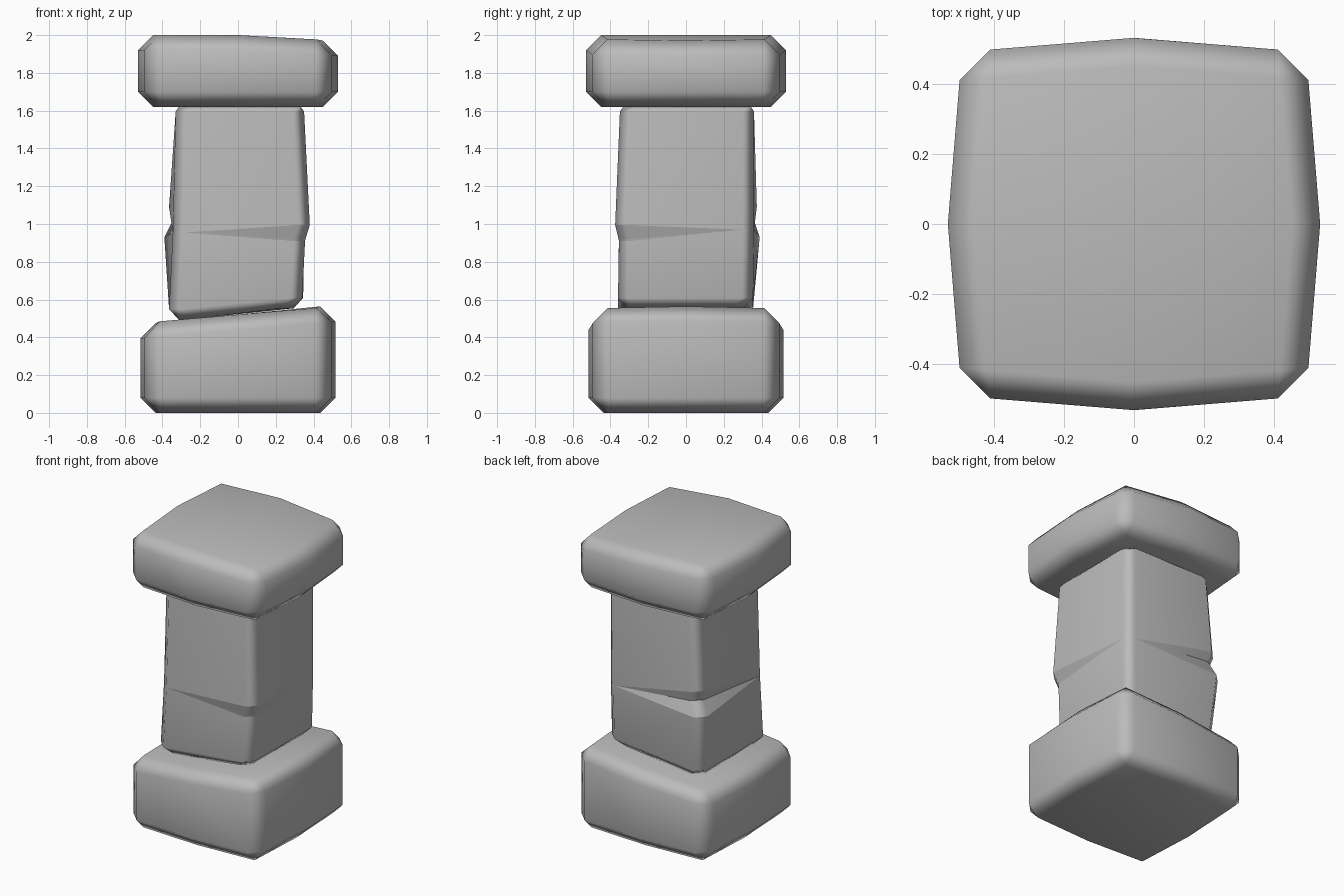
import bpy, bmesh, math

old = bpy.data.objects.get("Cube")
if old:
    bpy.data.objects.remove(old, do_unlink=True)

# One plain stone colour
stone = bpy.data.materials.new("grey_stone")
stone.use_nodes = True
colour = (0.5, 0.5, 0.5, 1)
stone.diffuse_color = colour
bsdf = stone.node_tree.nodes["Principled BSDF"]
bsdf.inputs["Base Color"].default_value = colour
bsdf.inputs["Roughness"].default_value = 0.8


def finish(bm, name):
    """Turn the mesh into a softly shaded stone object."""
    bmesh.ops.recalc_face_normals(bm, faces=bm.faces[:])
    for f in bm.faces:
        f.smooth = True
    mesh = bpy.data.meshes.new(name)
    bm.to_mesh(mesh)
    bm.free()
    mesh.materials.append(stone)
    obj = bpy.data.objects.new(name, mesh)
    bpy.context.collection.objects.link(obj)
    mod = obj.modifiers.new("soft_corners", 'WEIGHTED_NORMAL')
    mod.keep_sharp = True
    return obj


def block(name, half, bulge, bottom, top_height, bevel):
    """Chamfered slab with bowed sides; top_height gives z from x."""
    bm = bmesh.new()
    bmesh.ops.create_cube(bm, size=2)
    for axis in ((1, 0, 0), (0, 1, 0)):
        bmesh.ops.bisect_plane(bm, geom=bm.verts[:] + bm.edges[:] + bm.faces[:],
                               plane_co=(0, 0, 0), plane_no=axis)
    rims = [e for e in bm.edges if e.calc_face_angle(0) > 1]
    for v in bm.verts:
        reach = half if abs(v.co.x * v.co.y) > 0.5 else bulge
        v.co.x *= reach
        v.co.y *= reach
        v.co.z = top_height(v.co.x) if v.co.z > 0 else bottom
    bmesh.ops.bevel(bm, geom=rims, offset=bevel, segments=1, profile=0.5,
                    affect='EDGES', clamp_overlap=True)
    return finish(bm, name)


# Base with a tilted top, and cap with one lower side
block("base_block", 0.49, 0.515, 0, lambda x: 0.52 + 0.085 * x, 0.08)
block("cap_block", 0.49, 0.53, 1.62, lambda x: 2.0 - 0.055 * max(x, 0), 0.08)


# Shaft: each level lists x, y, z of its corners, counter-clockwise
# (front left, back left, back right, front right)
def tilted(lift, inset):
    corners = ((0.34, -0.36), (0.345, 0.355), (-0.365, 0.355), (-0.365, -0.36))
    return [(x - math.copysign(inset, x), y - math.copysign(inset, y),
             0.525 + lift + 0.083 * x) for x, y in corners]


def flat(z, inset):
    corners = ((0.35, -0.35), (0.35, 0.36), (-0.33, 0.36), (-0.33, -0.35))
    return [(x - math.copysign(inset, x), y - math.copysign(inset, y), z)
            for x, y in corners]


# The cracks open on two opposite corners and close at the other two
back_tip = (0.35, 0.36, 0.97)
front_tip = (-0.345, -0.355, 0.955)
levels = [
    tilted(0, 0.05),
    tilted(0.055, 0),
    [(0.355, -0.355, 0.91), back_tip, (-0.39, 0.39, 0.93), front_tip],
    [(0.357, -0.357, 0.92), back_tip, (-0.345, 0.36, 1.02), front_tip],
    [(0.38, -0.375, 0.995), back_tip, (-0.365, 0.375, 1.09), front_tip],
    flat(1.595, 0),
    flat(1.625, 0.02),
]
CHAMFER = 0.06
bm = bmesh.new()
made = {}


def vert(co):
    key = tuple(round(c, 4) for c in co)
    if key not in made:
        made[key] = bm.verts.new(key)
    return made[key]


rings = []
for level in levels:
    ring = []
    for x, y, z in level:
        pair = [(x - math.copysign(CHAMFER, x), y, z),
                (x, y - math.copysign(CHAMFER, y), z)]
        if x * y > 0:
            pair.reverse()
        ring += [vert(p) for p in pair]
    rings.append(ring)

for low, high in zip(rings, rings[1:]):
    for i in range(8):
        j = (i + 1) % 8
        loop = list(dict.fromkeys((low[i], low[j], high[j], high[i])))
        if len(loop) > 2:
            bm.faces.new(loop)
bm.faces.new(rings[0][::-1])
bm.faces.new(rings[-1])

# Keep the crack lips crisp
for ring in rings[2:5]:
    for i in range(8):
        a, b = ring[i], ring[(i + 1) % 8]
        edge = bm.edges.get((a, b))
        if edge and i not in (2, 6):
            edge.smooth = False
finish(bm, "cracked_shaft")
